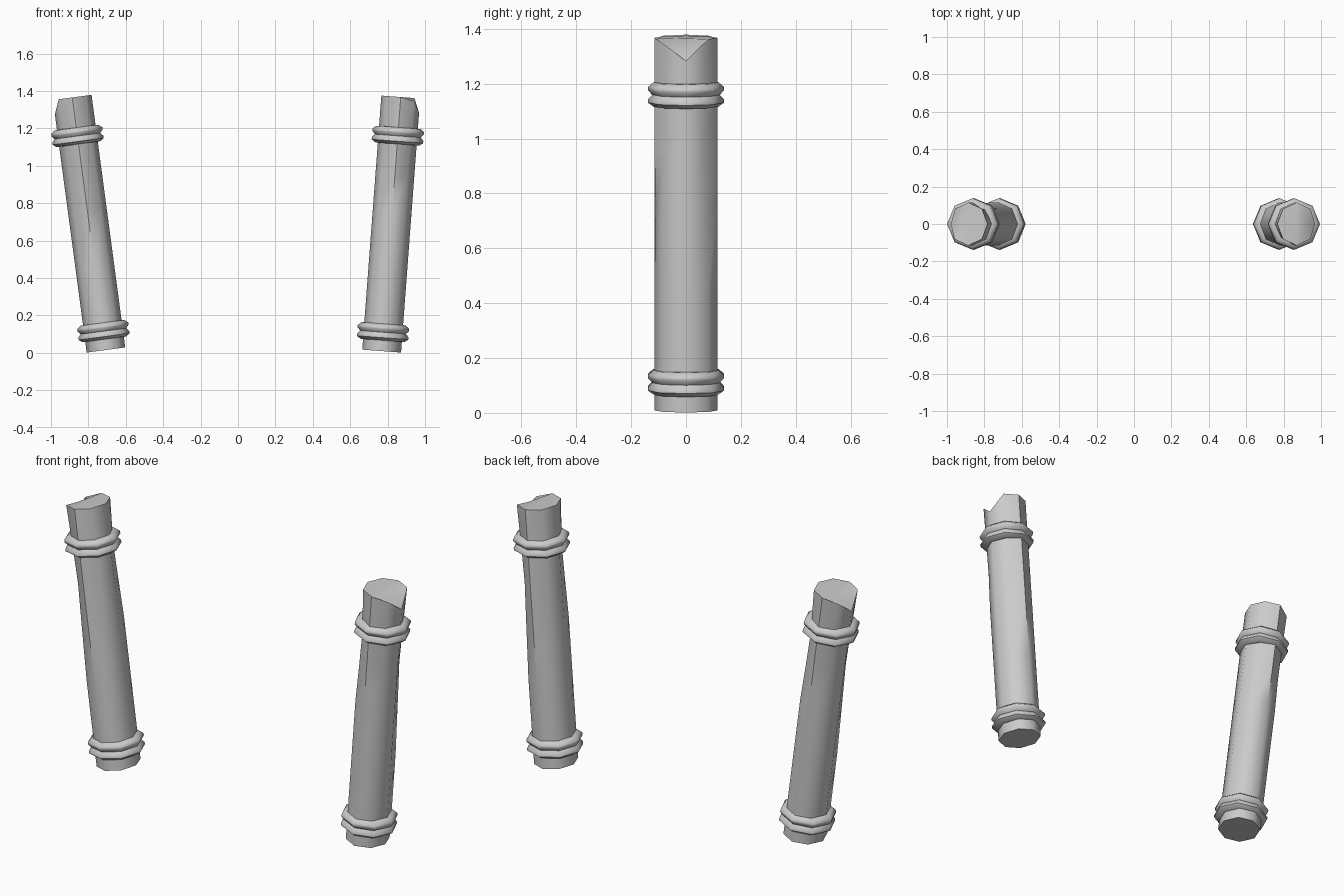
import bpy, bmesh, math
from mathutils import Matrix

if "Cube" in bpy.data.objects:
    bpy.data.objects.remove(bpy.data.objects["Cube"])

SIDES = 8
RX, RY = 0.104, 0.115


def finish(name, bm, mat, angle):
    bmesh.ops.recalc_face_normals(bm, faces=bm.faces)
    me = bpy.data.meshes.new(name)
    bm.to_mesh(me)
    bm.free()
    ob = bpy.data.objects.new(name, me)
    bpy.context.collection.objects.link(ob)
    ob.matrix_world = mat
    bpy.ops.object.select_all(action='DESELECT')
    ob.select_set(True)
    bpy.context.view_layer.objects.active = ob
    bpy.ops.object.shade_smooth_by_angle(angle=math.radians(angle))


# Octagonal shaft with shallow worn facets and a broken outer corner on top
def shaft(name, mat):
    bm = bmesh.new()
    worn = {(2, 1): 0.93, (3, 1): 0.88, (4, 1): 0.92, (3, 5): 0.94,
            (4, 5): 0.9, (2, 6): 0.97, (3, 7): 0.96, (4, 7): 0.97}
    chip = {0: 1.285, 7: 1.345}
    rings = []
    for k, z in enumerate((0, 0.45, 0.75, 0.95, 1.12, 1.362)):
        ring = []
        for i in range(SIDES):
            a = math.tau * i / SIDES
            s = worn.get((k, i), 1)
            h = chip.get(i, z) if k == 5 else z
            ring.append(bm.verts.new((RX * s * math.cos(a), RY * s * math.sin(a), h)))
        rings.append(ring)
    for a, b in zip(rings, rings[1:]):
        for i in range(SIDES):
            j = (i + 1) % SIDES
            bm.faces.new((a[i], a[j], b[j], b[i]))
    bm.faces.new(rings[0][::-1])
    # flat top and the two sloping break faces
    t = rings[-1]
    inner = bm.verts.new((0.045, 0.03, 1.362))
    bm.faces.new((t[1], t[2], t[3], t[4], t[5], t[6], inner))
    bm.faces.new((t[6], t[7], t[0], inner))
    bm.faces.new((t[0], t[1], inner))
    finish(name, bm, mat, 50)


# Collar: two stacked rounded bands swept round eight sides
def collar(name, mat, z0):
    bm = bmesh.new()
    r = 0.115
    prof = [(-0.02, -0.046), (0.004, -0.044), (0.023, -0.030), (0.023, -0.018), (0.008, -0.001),
            (0.023, 0.016), (0.023, 0.028), (0.004, 0.044), (-0.02, 0.046)]
    cols = []
    for i in range(SIDES):
        a = math.tau * i / SIDES
        cols.append([bm.verts.new(((r + d) * math.cos(a), (r + d) * math.sin(a), z0 + z))
                     for d, z in prof])
    for i in range(SIDES):
        a, b = cols[i], cols[(i + 1) % SIDES]
        for k in range(len(prof)):
            n = (k + 1) % len(prof)
            bm.faces.new((a[k], b[k], b[n], a[n]))
    finish(name, bm, mat, 50)


# Two posts leaning outwards, the left one turned half round
for side, x, z, lean, turn in (("right", 0.768, 0.009, 4.3, 0), ("left", -0.706, 0.015, 7.6, math.pi)):
    mat = (Matrix.Translation((x, 0, z)) @ Matrix.Rotation(turn, 4, 'Z')
           @ Matrix.Rotation(math.radians(lean), 4, 'Y'))
    shaft(side + "_post", mat)
    collar(side + "_lower_collar", mat, 0.102)
    collar(side + "_upper_collar", mat, 1.155)
